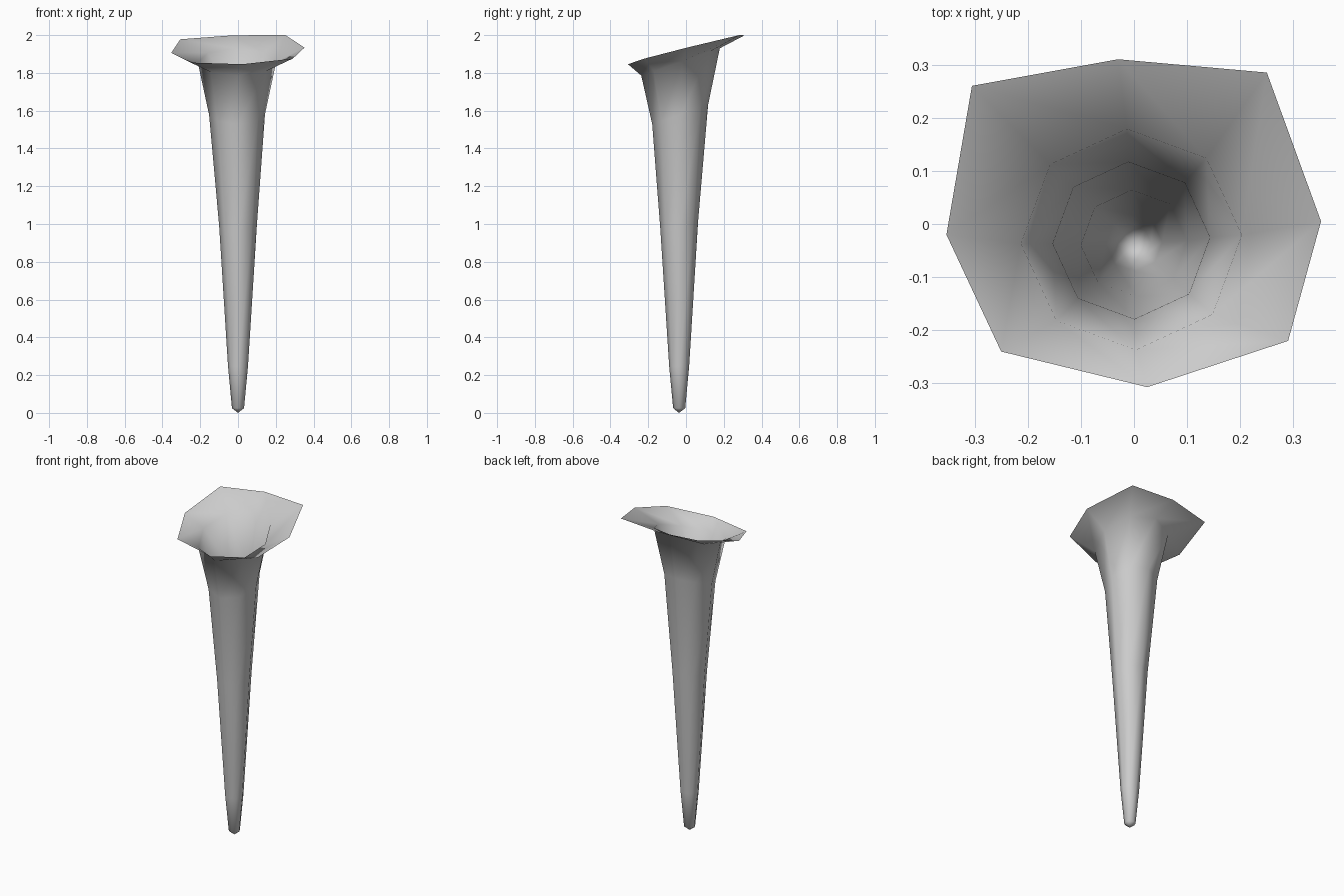
import bpy, bmesh
from math import sin, cos, pi
from mathutils import Vector

old = bpy.data.objects.get("Cube")
if old:
    bpy.data.objects.remove(old, do_unlink=True)

SIDES = 8
grey = bpy.data.materials.new("soft grey")
grey.use_nodes = True
colour = (0.6, 0.6, 0.6, 1)
grey.diffuse_color = colour
grey.node_tree.nodes["Principled BSDF"].inputs["Base Color"].default_value = colour


def tilted_ring(bm, radius, height, tilt, centre_x=0, centre_y=-0.036, turn=0.04):
    """Octagonal ring whose height rises towards the back."""
    ring = []
    for i in range(SIDES):
        a = i * 2 * pi / SIDES + turn
        x, y = centre_x + radius * cos(a), centre_y + radius * sin(a)
        ring.append(bm.verts.new((x, y, height + tilt * y)))
    return ring


bm = bmesh.new()

# Tapering stem and flared neck: radius, height, tilt, centre x, centre y
rings = [tilted_ring(bm, *r) for r in (
    (0.032, 0.025, 0),
    (0.053, 0.25, 0.05),
    (0.100, 1.0, 0.2),
    (0.148, 1.59, 0.34, -0.005, -0.031),
    (0.208, 1.868, 0.348, -0.005, -0.029),
)]

# Irregular open lip lying on a sloping plane
lip = [(0.352, 0.005), (0.25, 0.285), (-0.03, 0.31), (-0.305, 0.26),
       (-0.353, -0.02), (-0.25, -0.24), (0.025, -0.307), (0.29, -0.22)]
rings.append([bm.verts.new((x, y, 1.922 + 0.25 * y + 0.03 * x)) for x, y in lip])

for low, high in zip(rings, rings[1:]):
    for i in range(SIDES):
        j = (i + 1) % SIDES
        bm.faces.new((low[i], low[j], high[j], high[i]))

# Blunt closed tip
tip = bm.verts.new(Vector((0, -0.037, 0)))
for i in range(SIDES):
    bm.faces.new((tip, rings[0][(i + 1) % SIDES], rings[0][i]))

for f in bm.faces:
    f.smooth = True

mesh = bpy.data.meshes.new("trumpet_bloom")
bm.to_mesh(mesh)
bm.free()
mesh.materials.append(grey)
bloom = bpy.data.objects.new("trumpet_bloom", mesh)
bpy.context.collection.objects.link(bloom)
